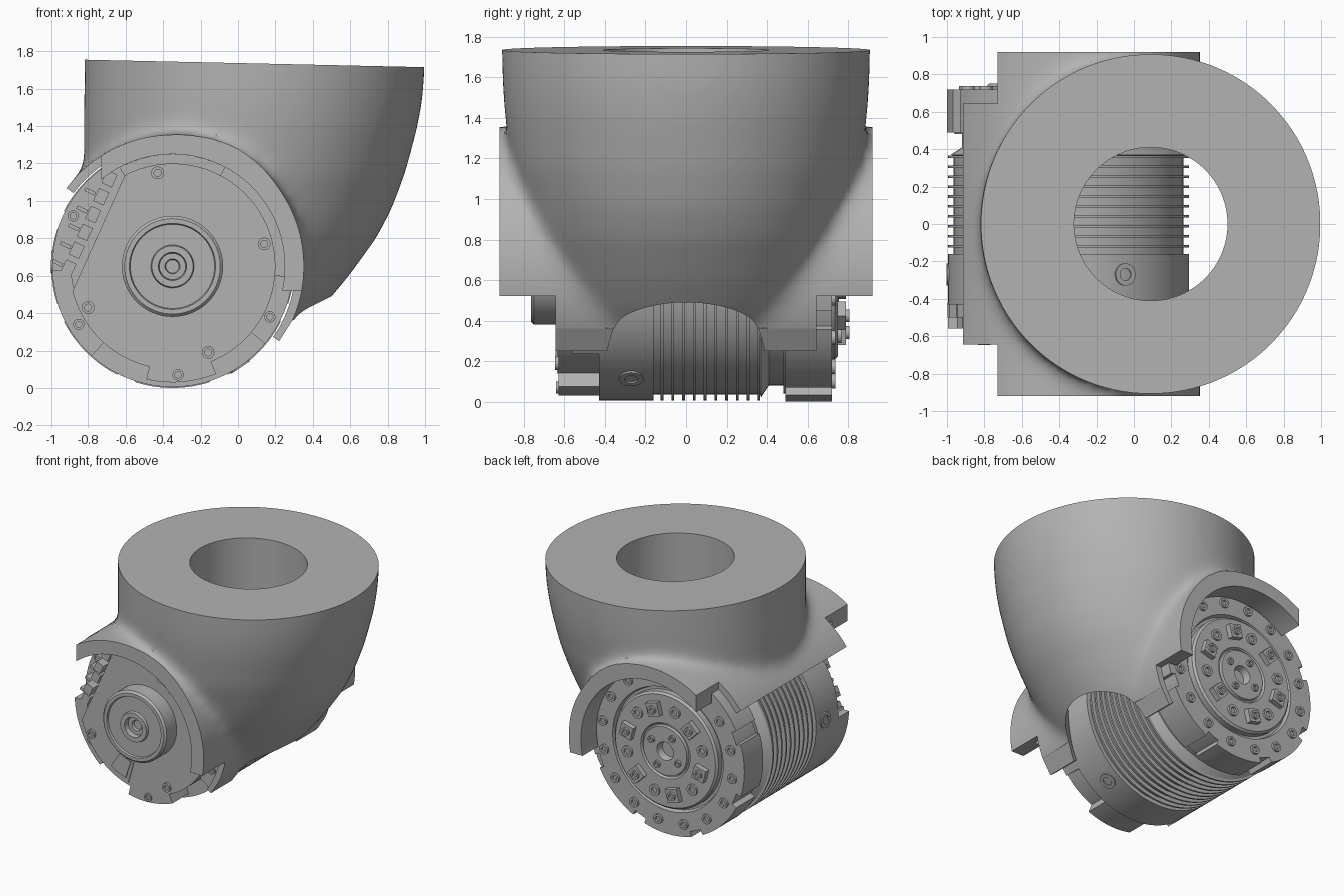
import bpy, bmesh, math
from mathutils import Vector, Matrix

cube = bpy.data.objects.get("Cube")
if cube:
    bpy.data.objects.remove(cube, do_unlink=True)

grey = bpy.data.materials.new("machined grey")
grey.use_nodes = True
grey.diffuse_color = (0.45, 0.45, 0.45, 1)
grey.node_tree.nodes["Principled BSDF"].inputs["Base Color"].default_value = (0.45, 0.45, 0.45, 1)

CX, CZ = -0.35, 0.65  # motor axis, running along y


def finish(name, bm, smooth=True):
    bmesh.ops.remove_doubles(bm, verts=bm.verts, dist=1e-5)
    bmesh.ops.recalc_face_normals(bm, faces=bm.faces)
    mesh = bpy.data.meshes.new(name)
    bm.to_mesh(mesh)
    bm.free()
    mesh.materials.append(grey)
    obj = bpy.data.objects.new(name, mesh)
    bpy.context.collection.objects.link(obj)
    if smooth:
        shade(obj)
    return obj


def activate(obj):
    bpy.ops.object.select_all(action='DESELECT')
    obj.select_set(True)
    bpy.context.view_layer.objects.active = obj


def shade(obj):
    activate(obj)
    bpy.ops.object.shade_smooth_by_angle(angle=math.radians(30))


def lathe(name, profile, cx=CX, cz=CZ, steps=72):
    """Spin a closed (y, radius) profile about an axis along y."""
    bm = bmesh.new()
    vs = [bm.verts.new((cx + r, y, cz)) for y, r in profile]
    es = [bm.edges.new((vs[i - 1], vs[i])) for i in range(len(vs))]
    bmesh.ops.spin(bm, geom=vs + es, cent=(cx, 0, cz), axis=(0, 1, 0),
                   angle=2 * math.pi, steps=steps)
    bmesh.ops.dissolve_degenerate(bm, dist=1e-6, edges=bm.edges)
    return finish(name, bm)


def prism(name, pts, y0, y1):
    """Extrude an (x, z) outline from y0 to y1."""
    bm = bmesh.new()
    face = bm.faces.new([bm.verts.new((x, y0, z)) for x, z in pts])
    ext = bmesh.ops.extrude_face_region(bm, geom=[face])["geom"]
    bmesh.ops.translate(bm, vec=(0, y1 - y0, 0),
                        verts=[v for v in ext if isinstance(v, bmesh.types.BMVert)])
    return finish(name, bm)


def polar(r, deg):
    a = math.radians(deg)
    return CX + r * math.cos(a), CZ + r * math.sin(a)


def arc(r, a0, a1, n=16):
    return [polar(r, a0 + (a1 - a0) * i / n) for i in range(n + 1)]


def sector(name, r0, r1, a0, a1, y0, y1, n=10):
    return prism(name, arc(r1, a0, a1, n) + arc(r0, a1, a0, n), y0, y1)


def block(name, x, z, w, h, deg, y0, y1):
    rot = Matrix.Rotation(math.radians(deg), 2)
    pts = [Vector((x, z)) + rot @ Vector((i * w / 2, j * h / 2))
           for i, j in ((-1, -1), (1, -1), (1, 1), (-1, 1))]
    return prism(name, pts, y0, y1)


def bolt(name, pos, direction, r=0.034):
    obj = lathe(name, [(0.03, 0), (0.03, r), (-0.012, r), (-0.012, r * 0.55),
                       (0.01, r * 0.55), (0.01, 0)], 0, 0, 18)
    turn = Vector((0, -1, 0)).rotation_difference(Vector(direction))
    obj.matrix_world = Matrix.Translation(pos) @ turn.to_matrix().to_4x4()
    return obj


def modify(obj, kind, **settings):
    mod = obj.modifiers.new(kind.lower(), kind)
    for key, value in settings.items():
        setattr(mod, key, value)
    activate(obj)
    bpy.ops.object.modifier_apply(modifier=mod.name)


def boolean(obj, other, operation='DIFFERENCE'):
    other.hide_render = True
    modify(obj, 'BOOLEAN', object=other, operation=operation, solver='EXACT')
    bpy.data.objects.remove(other, do_unlink=True)


# Elbow housing: stacked circles (height, right edge, radius), blended into a collar
rows = [(2.0, 1.0, 0.91), (1.72, 1.0, 0.91), (1.55, 0.988, 0.905), (1.4, 0.962, 0.893),
        (1.15, 0.895, 0.858), (0.95, 0.82, 0.8), (0.8, 0.74, 0.77), (0.6, 0.595, 0.73),
        (0.45, 0.47, 0.69), (0.2, 0.2, 0.62)]
bm = bmesh.new()
N = 64
rings = [[bm.verts.new((xr - r + r * math.cos(2 * math.pi * i / N),
                        r * math.sin(2 * math.pi * i / N), z)) for i in range(N)]
         for z, xr, r in rows]
for low, high in zip(rings, rings[1:]):
    for i in range(N):
        bm.faces.new((low[i - 1], low[i], high[i], high[i - 1]))
bm.faces.new(rings[0])
bm.faces.new(rings[-1])
housing = finish("elbow_housing", bm)
boolean(housing, lathe("collar", [(-1.1, 0), (-1.1, 0.705), (1.1, 0.705), (1.1, 0)]), 'UNION')
modify(housing, 'REMESH', mode='VOXEL', voxel_size=0.028)
modify(housing, 'SMOOTH', factor=0.5, iterations=30)

# Trim the housing: sloped top, lower edge, side ends, stepped collar, bores
boolean(housing, prism("top_cut", [(-1.5, 1.77), (1.5, 1.704), (1.5, 2.5), (-1.5, 2.5)], -2, 2))
boolean(housing, prism("lower_cut", [(-1.5, 1.49), (0.22, 0.25), (0.29, 0.36), (0.6, 0.51),
                                     (1.5, 0.6), (1.5, -1), (-1.5, -1)], -2, 2))
for s in (-1, 1):
    boolean(housing, prism("end_cut", [(-2, -1), (2, -1), (2, 3), (-2, 3)], s * 0.92, s * 2))
    boolean(housing, prism("step_cut", [(-1.6, 2.6), (-0.73, 2.6), (-0.73, 0.9), (0, 0.52),
                                        (1.6, 0.52), (1.6, -1.1), (-1.6, -1.1)],
                           s * 0.645, s * 2.1))
boolean(housing, lathe("motor_bore", [(-1.3, 0), (-1.3, 0.6), (-0.73, 0.6), (-0.73, 0.657),
                                      (0.73, 0.657), (0.73, 0.6), (1.3, 0.6), (1.3, 0)], steps=96))
bpy.ops.mesh.primitive_cylinder_add(vertices=96, radius=0.41, depth=4, location=(0.09, 0, 0.5))
boolean(housing, bpy.context.object)
shade(housing)

# Finned motor barrel with a narrow neck at the back
profile = [(-0.43, 0), (-0.43, 0.645), (-0.16, 0.645), (-0.16, 0.615)]
for i in range(10):
    y = -0.125 + i * 0.053
    profile += [(y, 0.615), (y, 0.645), (y + 0.014, 0.645), (y + 0.014, 0.615)]
profile += [(0.37, 0.63), (0.41, 0.57), (0.49, 0.57), (0.49, 0)]
lathe("motor_barrel", profile)
for a in (62, -56, 178):
    x, z = polar(0.64, a)
    bolt("barrel_bolt", (x, -0.27, z), (x - CX, 0, z - CZ), 0.06)

# Front cover with a straight side, and the rim tabs around it
prism("front_cover", arc(0.55, 117.5, -166, 60), -0.63, -0.42)
sector("rim_tab_left", 0.54, 0.645, 182, 228, -0.56, -0.42)
sector("rim_tab_bottom", 0.54, 0.62, 257, 292, -0.63, -0.42)
sector("rim_tab_right", 0.54, 0.645, -40, -5, -0.56, -0.42)
sector("rim_tab_top", 0.54, 0.6, 62, 118, -0.56, -0.42)
for a in (64, -116):
    sector("keystone_rim", 0.33, 0.53, a - 11, a + 11, -0.637, -0.62)
    sector("keystone_pad", 0.36, 0.5, a - 8, a + 8, -0.645, -0.62)
for x, z in ((-0.43, 1.15), (0.14, 0.77), (-0.16, 0.19), (-0.80, 0.43)):
    bolt("cover_bolt", (x, -0.635, z), (0, -1, 0))
for x, z, y in ((-0.85, 0.34, -0.56), (-0.32, 0.07, -0.63), (0.17, 0.38, -0.56), (-0.88, 0.92, -0.44)):
    bolt("rim_bolt", (x, y, z), (0, -1, 0), 0.03)

# Stepped front boss
lathe("front_boss", [(-0.6, 0), (-0.6, 0.27), (-0.75, 0.27), (-0.765, 0.255), (-0.765, 0.23),
                     (-0.75, 0.225), (-0.75, 0.115), (-0.77, 0.11), (-0.77, 0.075),
                     (-0.73, 0.07), (-0.73, 0.04), (-0.71, 0.035), (-0.71, 0)])

# Connectors along the straight side of the cover
along, out = Vector((0.417, 0.909)), Vector((-0.909, 0.417))
for i in range(6):
    p = Vector((-0.86, 0.62)) + along * (i * 0.105) + out * 0.05
    block("connector", p.x, p.y, 0.075, 0.06, 65, -0.56 - 0.03 * (i % 2), -0.42)
    q = p + out * 0.065
    if i < 5:
        block("connector_pin", q.x, q.y, 0.02, 0.06, 65, -0.5, -0.42)

# Back flange with notched edge
lathe("back_flange", [(0.48, 0), (0.48, 0.61), (0.72, 0.61), (0.72, 0.47), (0.69, 0.46), (0.69, 0)])
for i in range(8):
    sector("flange_segment", 0.6, 0.65, i * 45 - 18, i * 45 + 18, 0.49, 0.72)
for i in range(16):
    x, z = polar(0.555, i * 22.5 + 8)
    bolt("flange_bolt", (x, 0.725, z), (0, 1, 0), 0.036)

# Output disc with lugs, bolts and hub
lathe("output_disc", [(0.6, 0), (0.6, 0.44), (0.735, 0.44), (0.75, 0.425), (0.75, 0.21),
                      (0.735, 0.2), (0.735, 0.19), (0.755, 0.185), (0.755, 0.07),
                      (0.7, 0.06), (0.7, 0)])
for i in range(6):
    x, z = polar(0.32, i * 60 + 15)
    block("output_lug", x, z, 0.1, 0.1, i * 60 + 15, 0.74, 0.79)
    bolt("lug_bolt", (x, 0.795, z), (0, 1, 0), 0.032)
    x, z = polar(0.33, i * 60 + 45)
    bolt("disc_bolt", (x, 0.755, z), (0, 1, 0), 0.042)
for i in range(4):
    x, z = polar(0.13, i * 90 + 30)
    bolt("hub_bolt", (x, 0.76, z), (0, 1, 0), 0.026)
